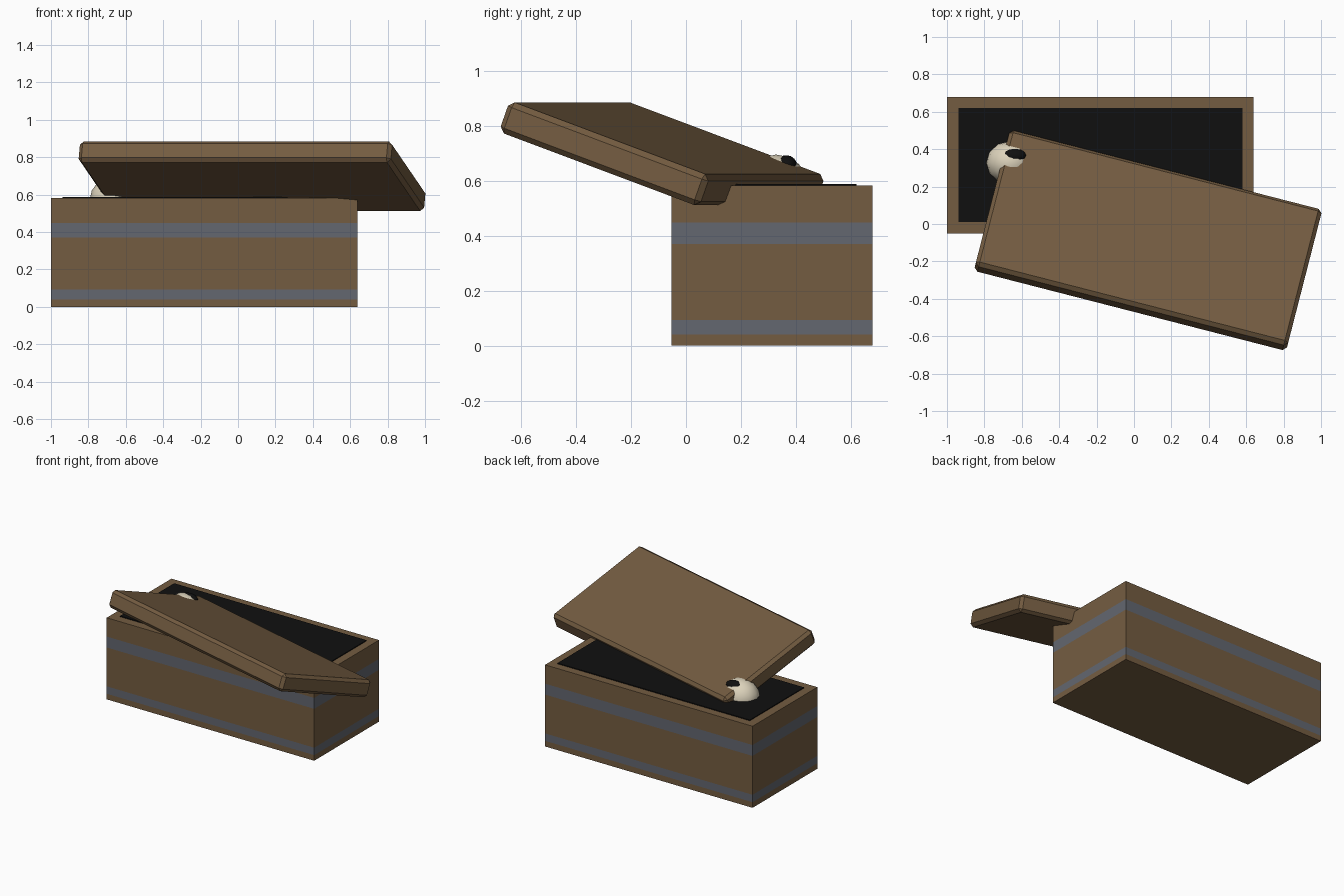
import bpy, bmesh, math
from mathutils import Matrix, Euler

if "Cube" in bpy.data.objects:
    bpy.data.objects.remove(bpy.data.objects["Cube"])


def material(name, rgb):
    m = bpy.data.materials.new(name)
    m.diffuse_color = (*rgb, 1)
    m.use_nodes = True
    m.node_tree.nodes["Principled BSDF"].inputs["Base Color"].default_value = m.diffuse_color
    return m


WOOD = material("brown wood", (0.175, 0.108, 0.053))
IRON = material("grey iron", (0.125, 0.135, 0.16))
DARK = material("black inside", (0.005, 0.005, 0.005))
BONE = material("pale bone", (0.72, 0.65, 0.50))


def finish(name, bm, mats, smooth=False):
    bmesh.ops.recalc_face_normals(bm, faces=bm.faces)
    me = bpy.data.meshes.new(name)
    bm.to_mesh(me)
    bm.free()
    for m in mats:
        me.materials.append(m)
    for p in me.polygons:
        p.use_smooth = smooth
    ob = bpy.data.objects.new(name, me)
    bpy.context.collection.objects.link(ob)
    return ob


def box(x0, x1, y0, y1, z0, z1):
    bm = bmesh.new()
    bmesh.ops.create_cube(bm, size=1)
    bm.transform(Matrix.Translation(((x0 + x1) / 2, (y0 + y1) / 2, (z0 + z1) / 2))
                 @ Matrix.Diagonal((x1 - x0, y1 - y0, z1 - z0, 1)))
    return bm


def blob(name, centre, radii, mat, tilt=0, seg=12, rings=8):
    bm = bmesh.new()
    bmesh.ops.create_uvsphere(bm, u_segments=seg, v_segments=rings, radius=1)
    bm.transform(Matrix.Translation(centre) @ Matrix.Rotation(math.radians(tilt), 4, 'X')
                 @ Matrix.Diagonal((*radii, 1)))
    return finish(name, bm, [mat], smooth=True)


# Coffer body, cut into levels so the two iron bands are coloured by height
bands = [(0.04, 0.093), (0.37, 0.448)]
bm = box(-1.0, 0.638, -0.052, 0.678, 0, 0.582)
for z in [h for b in bands for h in b]:
    bmesh.ops.bisect_plane(bm, geom=bm.verts[:] + bm.edges[:] + bm.faces[:],
                           plane_co=(0, 0, z), plane_no=(0, 0, 1))
for f in bm.faces:
    z = f.calc_center_median().z
    if abs(f.normal.z) < 0.5 and any(a < z < b for a, b in bands):
        f.material_index = 1
finish("coffer_body", bm, [WOOD, IRON])

# Dark opening plate just above the rim
finish("dark_opening", box(-0.938, 0.58, 0.01, 0.62, 0.580, 0.588), [DARK])

# Lid: chamfered slab, tilted and swung aside
bm = box(-0.862, 0.862, -0.40, 0.40, -0.06, 0.06)
bmesh.ops.bevel(bm, geom=bm.edges[:], offset=0.02, segments=1, affect='EDGES')
bm.transform(Matrix.Translation((0.075, -0.087, 0.698))
             @ Matrix.Rotation(math.radians(-14.4), 4, 'Z')
             @ Matrix.Rotation(math.radians(-20), 4, 'X'))
finish("tilted_lid", bm, [WOOD])

# Skull peeking out through the corner of the lid, with a dark eye hollow
blob("skull", (-0.662, 0.328, 0.575), (0.13, 0.117, 0.12), BONE)
blob("eye_hollow", (-0.642, 0.367, 0.658), (0.066, 0.037, 0.034), DARK, tilt=-25)
